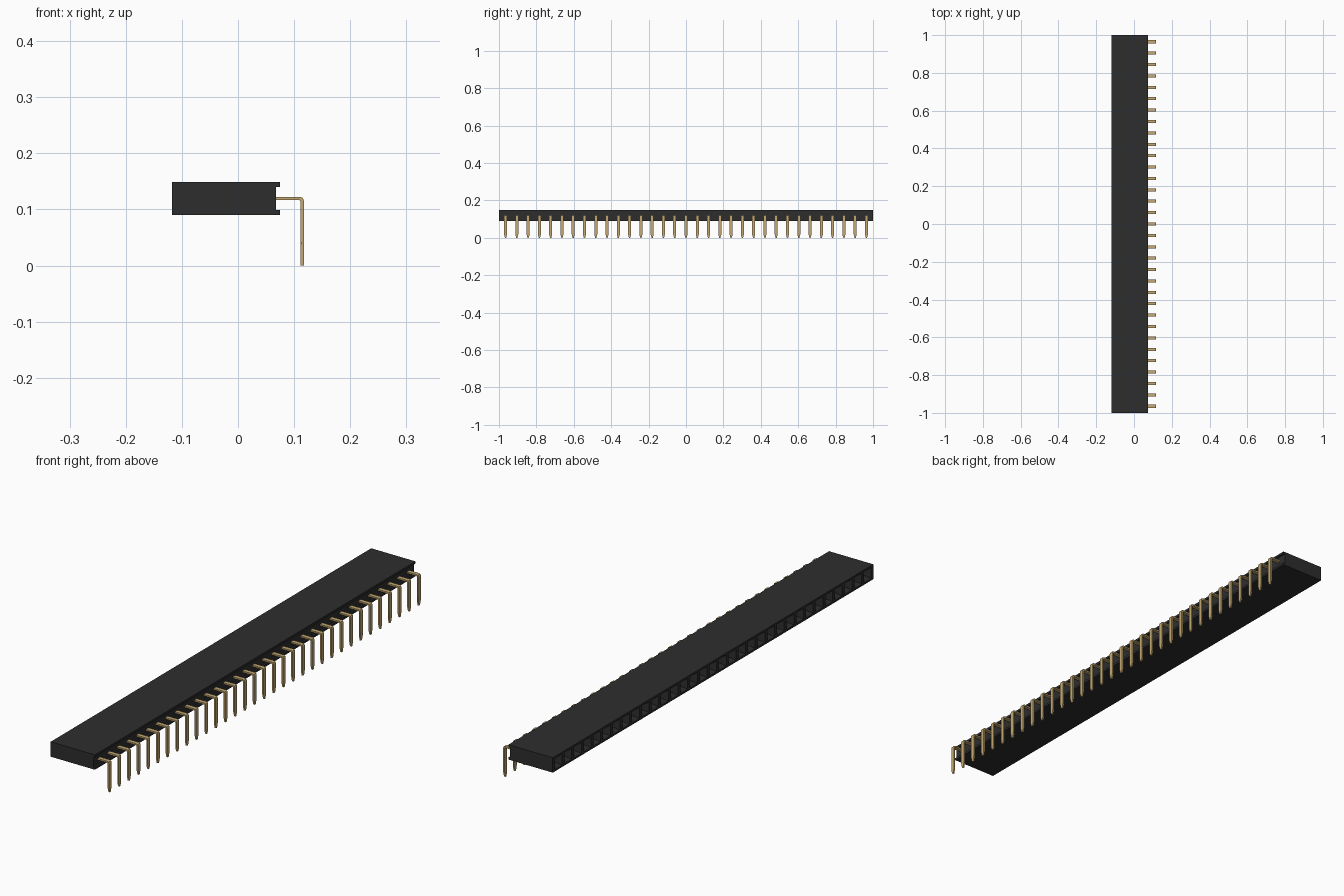
import bpy, bmesh
from mathutils import Vector

cube = bpy.data.objects.get("Cube")
if cube:
    bpy.data.objects.remove(cube, do_unlink=True)

PINS = 33
PITCH = 0.0603
PIN_Z = 0.1195


def material(name, colour):
    mat = bpy.data.materials.new(name)
    mat.use_nodes = True
    mat.diffuse_color = colour
    mat.node_tree.nodes["Principled BSDF"].inputs["Base Color"].default_value = colour
    return mat


def add_object(name, bm, mat):
    bmesh.ops.recalc_face_normals(bm, faces=bm.faces)
    mesh = bpy.data.meshes.new(name)
    bm.to_mesh(mesh)
    bm.free()
    mesh.materials.append(mat)
    obj = bpy.data.objects.new(name, mesh)
    bpy.context.collection.objects.link(obj)
    return obj


def extrude_profile(bm, points, y0, y1):
    """Extrude a closed x-z outline along y."""
    face = bm.faces.new([bm.verts.new((x, y0, z)) for x, z in points])
    result = bmesh.ops.extrude_face_region(bm, geom=[face])
    verts = [g for g in result["geom"] if isinstance(g, bmesh.types.BMVert)]
    bmesh.ops.translate(bm, vec=(0, y1 - y0, 0), verts=verts)


black = material("black plastic", (0.027, 0.027, 0.027, 1))
gold = material("gold metal", (0.56, 0.40, 0.17, 1))

# Housing: long bar with a lip above and below the pin side
bm = bmesh.new()
back, wall, lip = -0.118, 0.068, 0.075
low, high, edge = 0.09, 0.149, 0.009
extrude_profile(bm, [(back, low), (lip, low), (lip, low + edge), (wall, low + edge),
                     (wall, high - edge), (lip, high - edge), (lip, high), (back, high)], -1, 1)
bmesh.ops.recalc_face_normals(bm, faces=bm.faces)

# Sockets: one stepped square hole per pin
for i in range(PINS + 1):
    bmesh.ops.bisect_plane(bm, geom=bm.verts[:] + bm.edges[:] + bm.faces[:],
                           plane_co=(0, (i - PINS / 2) * PITCH, 0), plane_no=(0, 1, 0))
cells = [f for f in bm.faces
         if f.normal.x < -0.9 and abs(f.calc_center_median().y) < PINS / 2 * PITCH]
for inset, depth in ((0.011, 0), (0.009, 0.012), (0.0005, 0.1)):
    bmesh.ops.inset_individual(bm, faces=cells, thickness=inset)
    verts = list({v for f in cells for v in f.verts})
    bmesh.ops.translate(bm, vec=(depth, 0, 0), verts=verts)
add_object("housing", bm, black)

# Pins: flat bent strips with tapered tips
half, t, tip = 0.008, 0.006, 0.018
right, top = 0.1175, PIN_Z + t / 2
outline = [(wall - 0.01, top), (right - 0.007, top), (right - 0.002, top - 0.002),
           (right, top - 0.007), (right, tip), (right, 0), (right - t, 0), (right - t, tip),
           (right - t, top - 0.008), (right - 0.008, top - t), (wall - 0.01, top - t)]
bm = bmesh.new()
for i in range(PINS):
    y = (i - (PINS - 1) / 2) * PITCH
    start = len(bm.verts)
    extrude_profile(bm, outline, y - half, y + half)
    bm.verts.ensure_lookup_table()
    for v in bm.verts[start:]:
        if v.co.z < 0.001:
            v.co.y = y + (v.co.y - y) * 0.4
add_object("pins", bm, gold)
